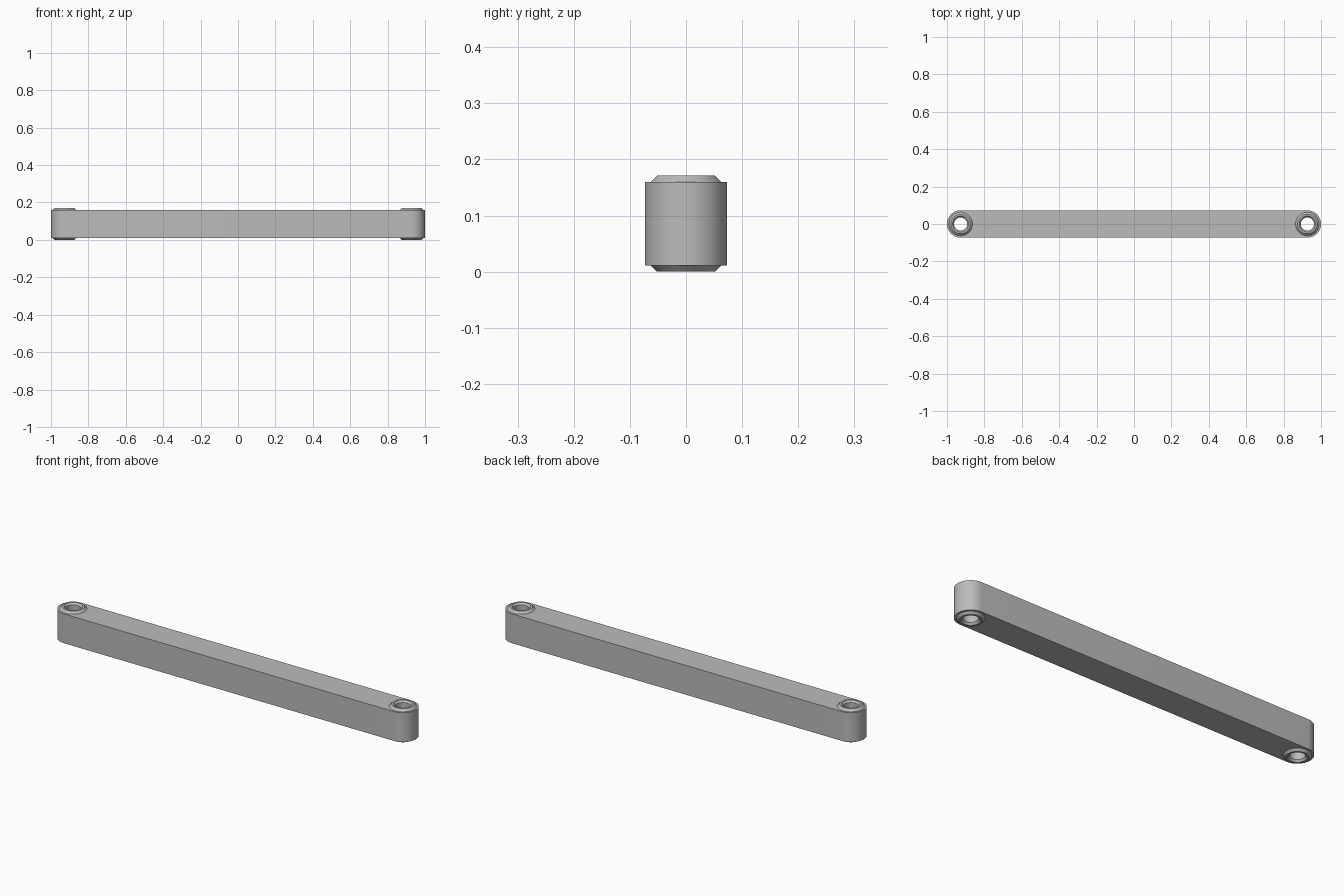
import bpy, bmesh, math

cube = bpy.data.objects.get("Cube")
if cube:
    bpy.data.objects.remove(cube, do_unlink=True)

HALF_LENGTH, RADIUS = 1.0, 0.073
BOTTOM, TOP, HEIGHT = 0.011, 0.16, 0.171
PIVOT = HALF_LENGTH - RADIUS
SEGMENTS = 64

steel = bpy.data.materials.new("grey_steel")
steel.use_nodes = True
GREY = (0.5, 0.5, 0.5, 1)
steel.diffuse_color = GREY
steel.node_tree.nodes["Principled BSDF"].inputs["Base Color"].default_value = GREY


def add_object(name, bm):
    bmesh.ops.recalc_face_normals(bm, faces=bm.faces)
    mesh = bpy.data.meshes.new(name)
    bm.to_mesh(mesh)
    bm.free()
    mesh.materials.append(steel)
    obj = bpy.data.objects.new(name, mesh)
    bpy.context.collection.objects.link(obj)
    return obj


def activate(obj):
    bpy.ops.object.select_all(action='DESELECT')
    obj.select_set(True)
    bpy.context.view_layer.objects.active = obj


def smooth(obj):
    activate(obj)
    bpy.ops.object.shade_smooth_by_angle(angle=math.radians(30))


def lathe(name, x, profile):
    """Revolve a closed (radius, z) loop around a vertical axis at x."""
    bm = bmesh.new()
    rings = []
    for i in range(SEGMENTS):
        a = 2 * math.pi * i / SEGMENTS
        rings.append([bm.verts.new((x + r * math.cos(a), r * math.sin(a), z))
                      for r, z in profile])
    n = len(profile)
    for i, ring in enumerate(rings):
        nxt = rings[(i + 1) % SEGMENTS]
        for j in range(n):
            k = (j + 1) % n
            bm.faces.new((ring[j], nxt[j], nxt[k], ring[k]))
    return add_object(name, bm)


# Bar: stadium outline pulled up to its height
bm = bmesh.new()
half = SEGMENTS // 2
outline = []
for side in (1, -1):
    for i in range(half + 1):
        a = -math.pi / 2 + math.pi * i / half
        outline.append(bm.verts.new((side * (PIVOT + RADIUS * math.cos(a)),
                                     side * RADIUS * math.sin(a), BOTTOM)))
base = bm.faces.new(outline)
pulled = bmesh.ops.extrude_face_region(bm, geom=[base], use_keep_orig=True)
moved = [v for v in pulled["geom"] if isinstance(v, bmesh.types.BMVert)]
bmesh.ops.translate(bm, verts=moved, vec=(0, 0, TOP - BOTTOM))
bar = add_object("link_bar", bm)

# Holes through both ends of the bar
for side in (1, -1):
    bm = bmesh.new()
    bmesh.ops.create_cone(bm, cap_ends=True, segments=SEGMENTS,
                          radius1=0.05, radius2=0.05, depth=1)
    bmesh.ops.translate(bm, verts=bm.verts, vec=(side * PIVOT, 0, 0))
    cutter = add_object("hole_cutter", bm)
    cutter.hide_render = True
    activate(bar)
    cut = bar.modifiers.new("hole", 'BOOLEAN')
    cut.operation, cut.solver, cut.object = 'DIFFERENCE', 'EXACT', cutter
    bpy.ops.object.modifier_apply(modifier=cut.name)
    bpy.data.objects.remove(cutter, do_unlink=True)
smooth(bar)

# Bushings: chamfered collars above and below the bar, with a chamfered bore
upper = [(0.05, TOP), (0.063, TOP), (0.052, HEIGHT), (0.043, HEIGHT),
         (0.035, HEIGHT - 0.01)]
lower = [(r, HEIGHT - z) for r, z in reversed(upper)]
for side, name in ((1, "left_bushing"), (-1, "right_bushing")):
    smooth(lathe(name, side * PIVOT, upper + lower))
